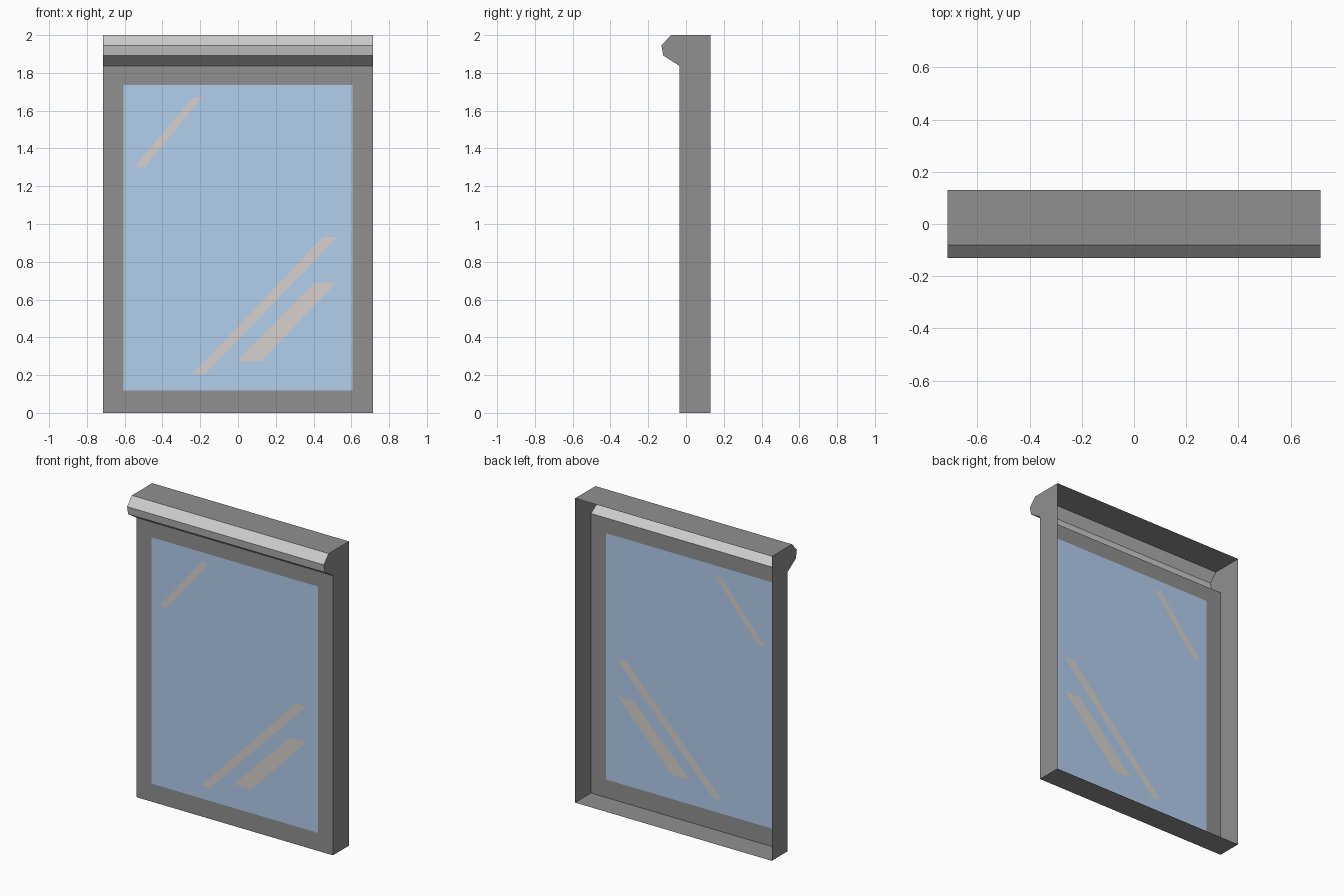
import bpy

if "Cube" in bpy.data.objects:
    bpy.data.objects.remove(bpy.data.objects["Cube"])

W = 0.715            # half width
FRONT, BACK = -0.035, 0.13


def material(name, rgb):
    m = bpy.data.materials.new(name)
    m.diffuse_color = (*rgb, 1)
    m.use_nodes = True
    m.node_tree.nodes["Principled BSDF"].inputs["Base Color"].default_value = m.diffuse_color
    return m


def mesh_object(name, verts, faces, mat=None):
    me = bpy.data.meshes.new(name)
    me.from_pydata(verts, [], faces)
    me.update()
    ob = bpy.data.objects.new(name, me)
    bpy.context.collection.objects.link(ob)
    if mat:
        me.materials.append(mat)
    return ob


def strip(name, path, mat=None):
    """Sheet swept across the full width along a (y, z) path."""
    n = len(path)
    verts = [(x, y, z) for x in (-W, W) for y, z in path]
    faces = [(i, n + i, n + i + 1, i + 1) for i in range(n - 1)]
    return mesh_object(name, verts, faces, mat)


def rect(x, z0, z1):
    return [(-x, FRONT, z0), (x, FRONT, z0), (x, FRONT, z1), (-x, FRONT, z1)]


dark = material("frame_grey", (0.28, 0.28, 0.28))
blue = material("glass_blue", (0.45, 0.62, 0.85))
pale = material("reflection_pale", (0.68, 0.64, 0.61))

# Moulded header, hollow and open to the back
header = [(FRONT, 1.837), (-0.12, 1.892), (-0.13, 1.945), (-0.08, 2.0)]
strip("header_moulding", header)

# Top and bottom panels
strip("top_panel", [header[-1], (BACK, 2.0)], dark)
strip("bottom_panel", [(BACK, 0), (FRONT, 0)], dark)

# Side panels carry the whole profile, including the header ends
profile = [(BACK, 0), (BACK, 2.0)] + header[::-1] + [(FRONT, 0)]
for name, x in (("left_side", -W), ("right_side", W)):
    order = list(range(len(profile)))
    if x < 0:
        order.reverse()
    mesh_object(name, [(x, y, z) for y, z in profile], [order], dark)

# Front frame around the glass opening
mesh_object("front_frame", rect(W, 0, 1.837) + rect(0.605, 0.118, 1.737),
            [(i, (i + 1) % 4, 4 + (i + 1) % 4, 4 + i) for i in range(4)], dark)

# Glass pane, flush with the frame
mesh_object("glass_pane", rect(0.605, 0.118, 1.737), [(0, 1, 2, 3)], blue)

# Slanted reflections, visible on both sides of the glass
# (bottom left x, bottom right x, bottom z, top left x, top right x, top z)
streaks = [(-0.55, -0.495, 1.30, -0.24, -0.19, 1.67),
           (-0.24, -0.175, 0.205, 0.45, 0.525, 0.93),
           (-0.005, 0.125, 0.275, 0.405, 0.52, 0.69)]
for k, (a, b, z0, c, d, z1) in enumerate(streaks):
    corners = [(a, z0), (b, z0), (d, z1), (c, z1)]
    verts = [(x, FRONT + o, z) for o in (-0.0015, 0.0015) for x, z in corners]
    mesh_object(f"glass_reflection_{k + 1}", verts,
                [(0, 1, 2, 3), (7, 6, 5, 4)], pale)
